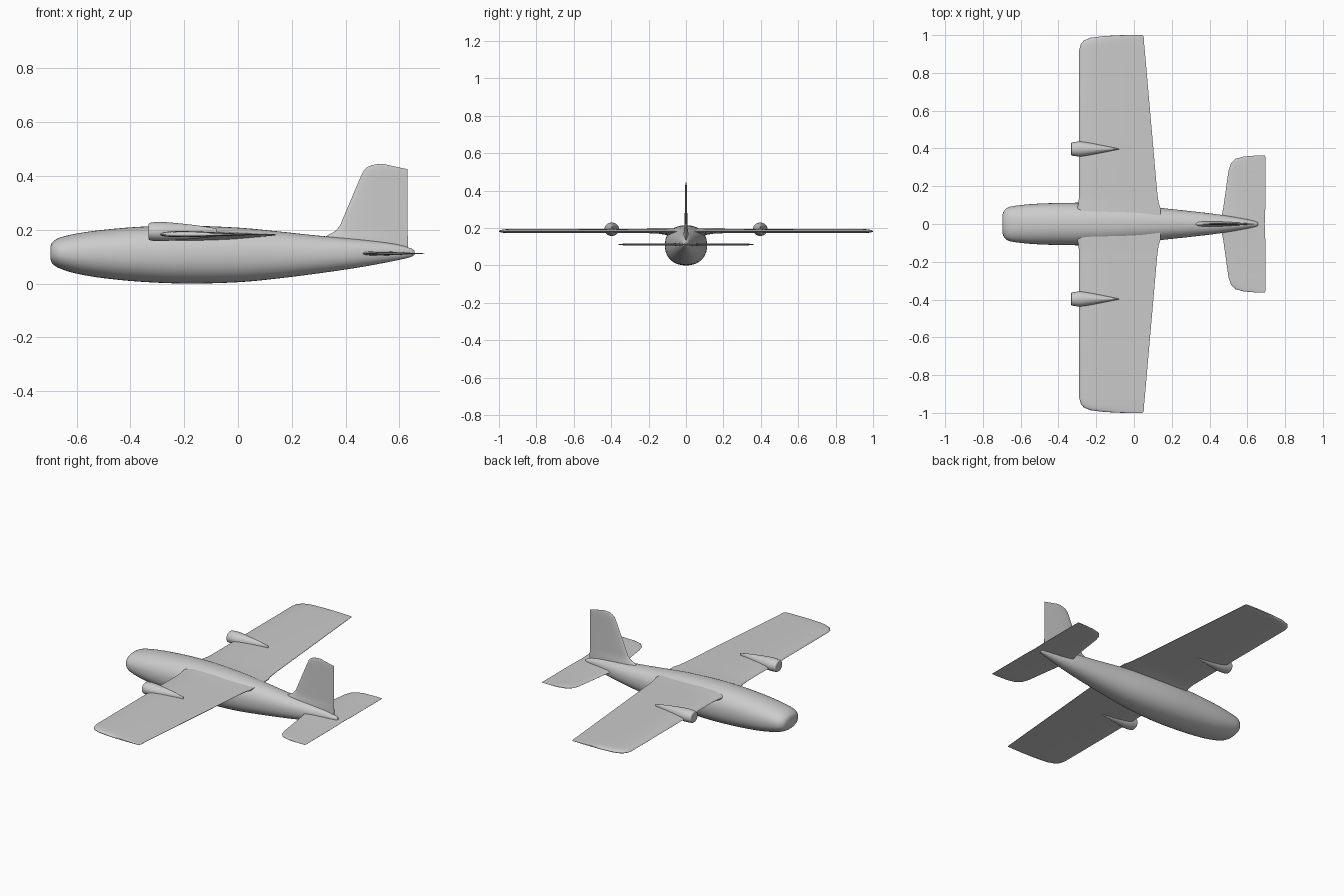
import bpy, bmesh, math

cube = bpy.data.objects.get("Cube")
if cube:
    bpy.data.objects.remove(cube, do_unlink=True)

GREY = (0.6, 0.6, 0.6, 1)
grey = bpy.data.materials.new("plain grey")
grey.use_nodes = True
grey.diffuse_color = GREY
grey.node_tree.nodes["Principled BSDF"].inputs["Base Color"].default_value = GREY


def smooth_path(points, steps=5):
    """Resample rows of numbers with a Catmull-Rom spline."""
    rows = []
    for i in range(len(points) - 1):
        quad = [points[max(0, min(len(points) - 1, i + k))] for k in (-1, 0, 1, 2)]
        for s in range(steps):
            t = s / steps
            rows.append([b + 0.5 * t * (c - a + t * (2*a - 5*b + 4*c - d + t * (3*(b - c) + d - a)))
                         for a, b, c, d in zip(*quad)])
    return rows + [points[-1]]


def loft(name, rings, angle=45):
    """Skin closed rings of equal length and cap both ends."""
    bm = bmesh.new()
    loops = [[bm.verts.new(p) for p in ring] for ring in rings]
    n = len(loops[0])
    for a, b in zip(loops, loops[1:]):
        for i in range(n):
            bm.faces.new((a[i], a[(i + 1) % n], b[(i + 1) % n], b[i]))
    bm.faces.new(loops[0])
    bm.faces.new(loops[-1])
    bmesh.ops.recalc_face_normals(bm, faces=bm.faces)
    mesh = bpy.data.meshes.new(name)
    bm.to_mesh(mesh)
    bm.free()
    mesh.materials.append(grey)
    obj = bpy.data.objects.new(name, mesh)
    bpy.context.collection.objects.link(obj)
    bpy.ops.object.select_all(action='DESELECT')
    obj.select_set(True)
    bpy.context.view_layer.objects.active = obj
    bpy.ops.object.shade_smooth_by_angle(angle=math.radians(angle))
    return obj


def body(name, stations, y=0, power=2.2, sides=40):
    """Rounded body along x; stations hold x, bottom, top, half width."""
    rings = []
    for x, low, high, half in smooth_path(stations):
        ring = []
        for i in range(sides):
            c, s = math.cos(math.tau * i / sides), math.sin(math.tau * i / sides)
            ring.append((x, y + half * math.copysign(abs(c) ** (2 / power), c),
                         (low + high) / 2 + (high - low) / 2 * math.copysign(abs(s) ** (2 / power), s)))
        rings.append(ring)
    return loft(name, rings)


def foil(lead, trail, upper, lower, n=14):
    """Aerofoil outline as (x, offset) pairs."""
    def half(u):
        return 2.6 * (math.sqrt(u) - u) * (1 - 0.3 * u) + 0.06 * u
    us = [(1 - math.cos(math.pi * i / n)) / 2 for i in range(n + 1)]
    top = [(lead + (trail - lead) * u, upper * half(u)) for u in us]
    bottom = [(lead + (trail - lead) * u, -lower * half(u)) for u in us[1:]]
    return top + bottom[::-1]


# Fuselage
body("fuselage", [
    (-0.697, 0.09, 0.14, 0.045), (-0.688, 0.072, 0.156, 0.07), (-0.66, 0.055, 0.172, 0.09),
    (-0.60, 0.037, 0.186, 0.1), (-0.50, 0.02, 0.2, 0.108), (-0.35, 0.006, 0.212, 0.112),
    (-0.18, 0, 0.215, 0.112), (0, 0.005, 0.208, 0.1), (0.14, 0.018, 0.195, 0.085),
    (0.30, 0.038, 0.178, 0.068), (0.45, 0.06, 0.165, 0.05), (0.58, 0.084, 0.148, 0.028),
    (0.64, 0.098, 0.132, 0.015), (0.657, 0.108, 0.122, 0.006)])

# Wing halves: span, leading x, trailing x, upper and lower thickness
wing = [(0, -0.3, 0.14, 0.028, 0.05), (0.085, -0.3, 0.14, 0.026, 0.045),
        (0.11, -0.295, 0.131, 0.024, 0.03), (0.15, -0.29, 0.125, 0.023, 0.019),
        (0.2, -0.29, 0.12, 0.023, 0.016), (0.92, -0.29, 0.057, 0.021, 0.015),
        (0.95, -0.283, 0.054, 0.02, 0.014), (0.972, -0.265, 0.053, 0.018, 0.013),
        (0.986, -0.23, 0.052, 0.014, 0.01), (0.995, -0.16, 0.05, 0.009, 0.006),
        (1, -0.06, 0.045, 0.004, 0.002)]
# Tailplane halves, same layout
tailplane = [(0, 0.45, 0.692, 0.014, 0.014), (0.05, 0.465, 0.694, 0.012, 0.012),
             (0.08, 0.472, 0.695, 0.009, 0.009), (0.28, 0.5, 0.695, 0.008, 0.008),
             (0.32, 0.513, 0.695, 0.008, 0.008), (0.345, 0.537, 0.695, 0.006, 0.006),
             (0.357, 0.58, 0.695, 0.004, 0.004), (0.362, 0.64, 0.694, 0.001, 0.001)]

# Engine nacelle outline: x, bottom, top, half width
nacelle = [(-0.333, 0.168, 0.218, 0.028), (-0.33, 0.162, 0.224, 0.034), (-0.315, 0.159, 0.228, 0.037),
           (-0.28, 0.158, 0.229, 0.039), (-0.22, 0.162, 0.224, 0.03),
           (-0.15, 0.168, 0.216, 0.016), (-0.08, 0.176, 0.205, 0.002)]

for side, sign in (("left", 1), ("right", -1)):
    # The model's left and right wings lie across y
    for part, stations, height in (("wing", wing, 0.182), ("tailplane", tailplane, 0.112)):
        loft(f"{side}_{part}", [[(x, sign * span, height + off) for x, off in foil(*row)]
                                for span, *row in stations])
    body(f"{side}_nacelle", nacelle, y=sign * 0.397, power=2, sides=28)

# Fin with flared root
fin = [(0.12, 0.3, 0.632, 0.03), (0.165, 0.31, 0.632, 0.024), (0.182, 0.338, 0.631, 0.018),
       (0.195, 0.362, 0.63, 0.014), (0.215, 0.379, 0.63, 0.012), (0.39, 0.453, 0.63, 0.009),
       (0.42, 0.467, 0.63, 0.008), (0.434, 0.482, 0.63, 0.006)]
rings = [[(x, off, z) for x, off in foil(lead, trail, t, t)] for z, lead, trail, t in fin]
# Tip slopes down toward the trailing edge
for z, lead, t in ((0.441, 0.5, 0.004), (0.445, 0.525, 0.001)):
    rings.append([(x, off, z) for x, off in foil(lead, 0.63, t, t)])
for ring in rings:
    for i, (x, y, z) in enumerate(ring):
        if z > 0.39:
            ring[i] = (x, y, z - (z - 0.39) * 0.36 * max(0, (x - 0.54) / 0.09))
loft("fin", rings)
